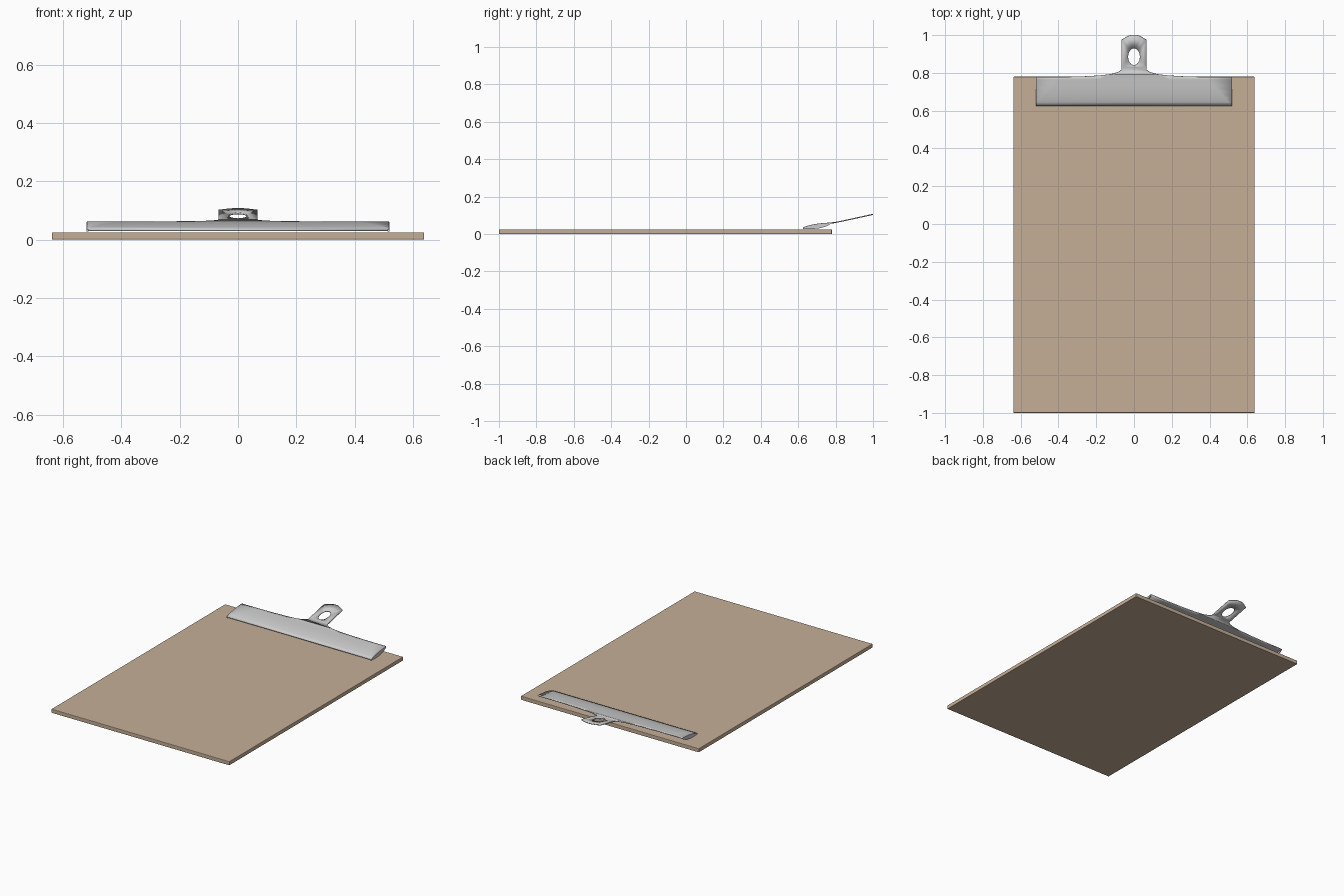
import bpy, bmesh, math
from mathutils import Vector

if "Cube" in bpy.data.objects:
    bpy.data.objects.remove(bpy.data.objects["Cube"])

BOARD_TOP = 0.025
# upper surface of the clip in side view (y, z)
PROFILE = [(0.625, 0.035), (0.645, 0.043), (0.67, 0.0495), (0.70, 0.055),
           (0.735, 0.059), (0.765, 0.061), (0.79, 0.0635), (0.83, 0.071), (1.0, 0.108)]


def height(y):
    for (y0, z0), (y1, z1) in zip(PROFILE, PROFILE[1:]):
        if y <= y1:
            return z0 + (z1 - z0) * (y - y0) / (y1 - y0)
    return PROFILE[-1][1]


def add_object(name, bm, material=None):
    mesh = bpy.data.meshes.new(name)
    bm.to_mesh(mesh)
    bm.free()
    ob = bpy.data.objects.new(name, mesh)
    bpy.context.collection.objects.link(ob)
    if material:
        mesh.materials.append(material)
    return ob


def smooth(ob, angle=30):
    bpy.ops.object.select_all(action='DESELECT')
    ob.select_set(True)
    bpy.context.view_layer.objects.active = ob
    bpy.ops.object.shade_smooth_by_angle(angle=math.radians(angle))


def add_loop(bm, points):
    verts = [bm.verts.new((x, y, 0)) for x, y in points]
    return [bm.edges.new((a, b)) for a, b in zip(verts, verts[1:] + verts[:1])]


# board
wood = bpy.data.materials.new("hardboard")
wood.diffuse_color = (0.56, 0.43, 0.31, 1)
wood.use_nodes = True
wood.node_tree.nodes["Principled BSDF"].inputs["Base Color"].default_value = wood.diffuse_color
bm = bmesh.new()
bmesh.ops.create_cube(bm, size=1)
for v in bm.verts:
    v.co = Vector((v.co.x * 1.276, v.co.y * 1.78 - 0.11, (v.co.z + 0.5) * BOARD_TOP))
board = add_object("board", bm, wood)
bevel = board.modifiers.new("edge_round", 'BEVEL')
bevel.width = 0.003
bevel.segments = 2

# clip plate: flat outline with a hole, cut into strips and bent to the profile
half = [(0.518, 0.625), (0.518, 0.778), (0.38, 0.778), (0.27, 0.781), (0.18, 0.786),
        (0.12, 0.793), (0.085, 0.803), (0.067, 0.815), (0.067, 0.974),
        (0.045, 0.987), (0.03, 0.995), (0.015, 0.999)]
outline = half + [(0, 1.0)] + [(-x, y) for x, y in reversed(half)]
hole = [(0.031 * math.cos(a), 0.885 + 0.045 * math.sin(a))
        for a in (2 * math.pi * i / 32 for i in range(32))]
bm = bmesh.new()
edges = add_loop(bm, outline) + add_loop(bm, hole)
bmesh.ops.triangle_fill(bm, use_beauty=True, use_dissolve=False, edges=edges, normal=(0, 0, 1))
for y, _ in PROFILE[1:-1]:
    bmesh.ops.bisect_plane(bm, geom=bm.verts[:] + bm.edges[:] + bm.faces[:],
                           plane_co=(0, y, 0), plane_no=(0, 1, 0))
for f in bm.faces:
    f.normal_update()
    if f.normal.z < 0:
        f.normal_flip()
for v in bm.verts:
    v.co.z = height(v.co.y)
plate = add_object("clip_plate", bm)
smooth(plate)
solid = plate.modifiers.new("thickness", 'SOLIDIFY')
solid.thickness = 0.006
solid.offset = -1

# folded side flaps of the clip
top = [(y, z - 0.001) for y, z in PROFILE if y < 0.77] + [(0.778, 0.061)]
low = [(0.768, 0.049), (0.745, 0.039), (0.715, 0.031), (0.68, 0.027), (0.625, 0.028)]
for side, name in ((1, "clip_flap_right"), (-1, "clip_flap_left")):
    bm = bmesh.new()
    face = bm.faces.new([bm.verts.new((side * 0.519, y, z)) for y, z in top + low])
    ext = bmesh.ops.extrude_face_region(bm, geom=[face], use_keep_orig=True)
    for v in ext["geom"]:
        if isinstance(v, bmesh.types.BMVert):
            v.co.x -= side * 0.006
    bmesh.ops.recalc_face_normals(bm, faces=bm.faces[:])
    smooth(add_object(name, bm))
